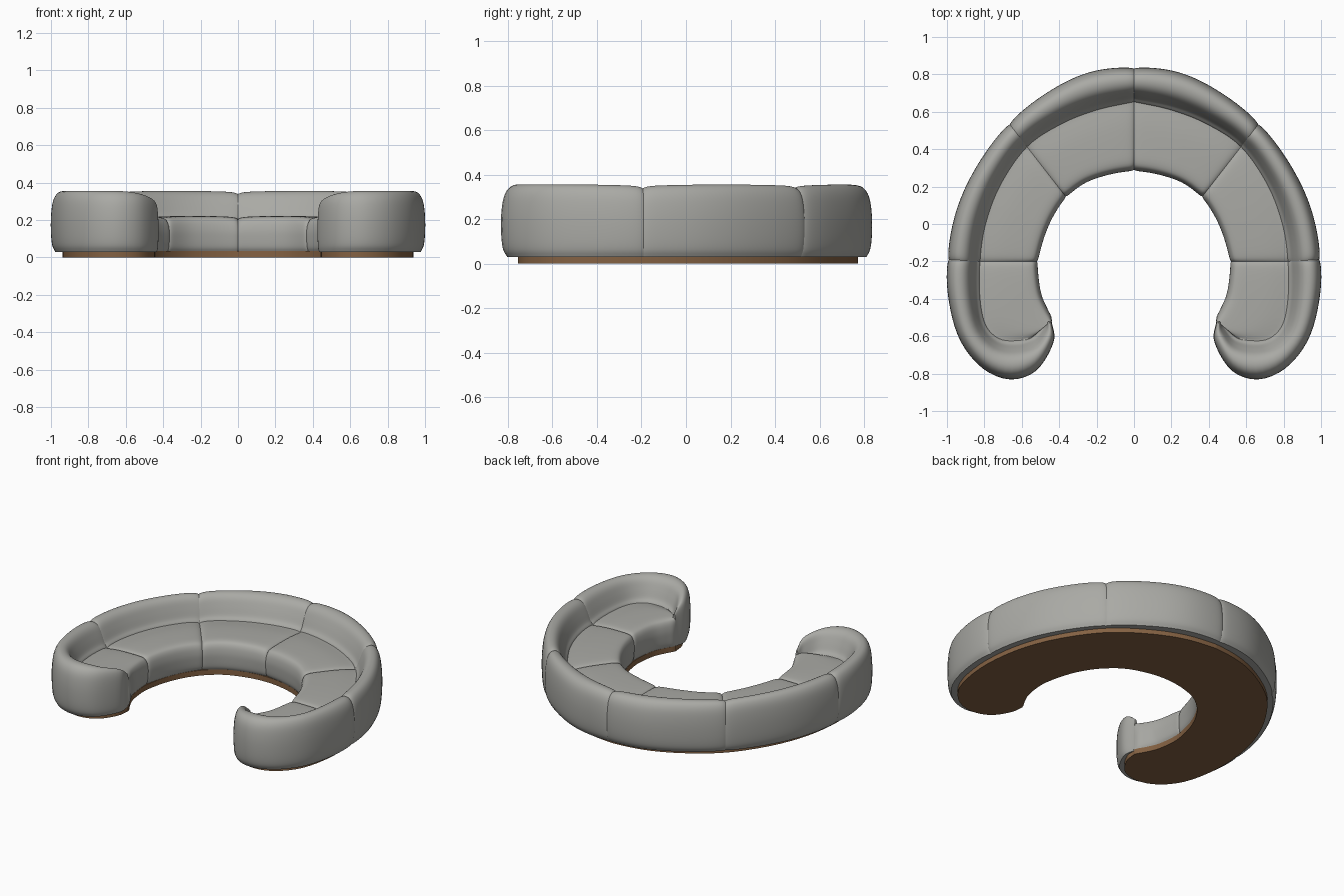
import bpy, bmesh, math
from mathutils import Vector

cube = bpy.data.objects.get("Cube")
if cube:
    bpy.data.objects.remove(cube, do_unlink=True)


def material(name, color):
    m = bpy.data.materials.new(name)
    m.use_nodes = True
    m.diffuse_color = (*color, 1)
    m.node_tree.nodes["Principled BSDF"].inputs["Base Color"].default_value = (*color, 1)
    return m


fabric = material("grey fabric", (0.40, 0.40, 0.375))
wood = material("brown wood", (0.23, 0.12, 0.055))

# Plan rails of one half: outer edge, foot of the backrest, front edge of the seat
OUTER = [(0, .84), (.24, .81), (.46, .705), (.67, .54), (.84, .31), (.95, .07), (1, -.19),
         (.99, -.41), (.93, -.62), (.81, -.77), (.66, -.83), (.52, -.78), (.43, -.63), (.44, -.52)]
FOOT = [(0, .65), (.2, .605), (.39, .53), (.57, .41), (.71, .21), (.79, 0), (.82, -.2),
        (.82, -.4), (.79, -.54), (.72, -.61), (.63, -.62), (.54, -.6), (.49, -.55), (.47, -.52)]
FRONT = [(0, .28), (.13, .265), (.26, .22), (.36, .14), (.43, .045), (.48, -.07), (.51, -.2),
         (.51, -.29), (.495, -.38), (.465, -.45), (.445, -.49), (.44, -.51), (.44, -.52), (.445, -.52)]

# Cross-sections: share of the way across, height
BACK = [(.13, .03), (.04, .065), (0, .13), (0, .22), (.05, .295), (.15, .337), (.3, .355),
        (.48, .352), (.63, .33), (.76, .285), (.88, .235), (1, .2), (1, .11), (1, .03)]
SEAT = [(-.12, .03), (-.12, .12), (-.12, .205), (0, .21), (.3, .22), (.65, .222), (.88, .218),
        (.965, .197), (1, .15), (1, .1), (.985, .055), (.95, .03)]
PLINTH = [(.16, .002), (.16, .035), (.97, .035), (.97, .002)]
SEAMS = {"back": (0, 3), "corner": (3, 6), "end": (6, 13)}


def spline(points, u, before=None):
    """Catmull-Rom point at index u"""
    p = [Vector(q) for q in points]
    first = Vector(before) if before else 2 * p[0] - p[1]
    p = [first] + p + [2 * p[-1] - p[-2]]
    i = min(int(u), len(points) - 2)
    t = u - i
    a, b, c, d = p[i:i + 4]
    return .5 * (2 * b + (c - a) * t + (2 * a - 5 * b + 4 * c - d) * t * t
                 + (3 * b - 3 * c + d - a) * t ** 3)


def fine(profile, steps=4):
    n = (len(profile) - 1) * steps
    return [spline(profile, k / steps) for k in range(n + 1)]


def loft(name, rings, mat):
    bm = bmesh.new()
    rows = [[bm.verts.new(p) for p in ring] for ring in rings]
    n = len(rows[0])
    for r, s in zip(rows, rows[1:]):
        for k in range(n):
            bm.faces.new((r[k], r[(k + 1) % n], s[(k + 1) % n], s[k]))
    bm.faces.new(rows[0])
    bm.faces.new(rows[-1])
    bmesh.ops.recalc_face_normals(bm, faces=bm.faces)
    mesh = bpy.data.meshes.new(name)
    bm.to_mesh(mesh)
    bm.free()
    mesh.materials.append(mat)
    ob = bpy.data.objects.new(name, mesh)
    bpy.context.collection.objects.link(ob)
    bpy.ops.object.select_all(action='DESELECT')
    ob.select_set(True)
    bpy.context.view_layer.objects.active = ob
    bpy.ops.object.shade_smooth_by_angle(angle=math.radians(40))


def rails(u):
    return (spline(OUTER, u, (-.24, .81)), spline(FOOT, u), spline(FRONT, u, (-.13, .265)))


def stations(start, end, count=44):
    # Closer together at the seams
    return [start + (end - start) * (.5 - .5 * math.cos(math.pi * k / count)) for k in range(count + 1)]


def pinch(u):
    """Upholstery pulled in beside each seam"""
    d = min(abs(u - s) for s in (0, 3, 6))
    return .009 * math.exp(-d / .07) + .009 * math.exp(-d / .5)


def section(profile, a, b, u, side, height=1.0, ends=(1, 1)):
    """Ring across from rail point a to b, with pinched outer skin"""
    width = max((b - a).length, .02)
    p, ring = pinch(u), []
    for t, z in profile:
        t += p / width * ((1 - t) * ends[0] - max(t, 0) * ends[1]) * .6
        q = a.lerp(b, t)
        z = .03 + (z - .03) * height - p * max(0, min(1, (z - .1) / .1))
        ring.append((side * q.x, q.y, z))
    return ring


back_profile, seat_profile = fine(BACK), fine(SEAT)
for side, label in ((1, "left"), (-1, "right")):
    for part, (start, end) in SEAMS.items():
        back, seat = [], []
        for u in stations(start, end):
            outer, foot, front = rails(u)
            # Arm tip rolls down towards the seat
            drop = max(0, u - 9.8) / 3.2
            back.append(section(back_profile, outer, foot, u, side, 1 - .34 * drop ** 2, (1, 0)))
            seat.append(section(seat_profile, foot, front, u, side, 1, (0, 1)))
        loft(f"{label}_{part}_backrest", back, fabric)
        loft(f"{label}_{part}_seat", seat, fabric)

    # Recessed wooden plinth
    base = []
    for u in stations(0, 12.6, 60):
        outer, foot, front = rails(u)
        edge = outer.lerp(foot, .36)
        base.append([(side * q.x, q.y, z if z > .01 else 0)
                     for t, z in PLINTH for q in [edge.lerp(front, 0 if t < .5 else t)]])
    loft(f"{label}_plinth", base, wood)
